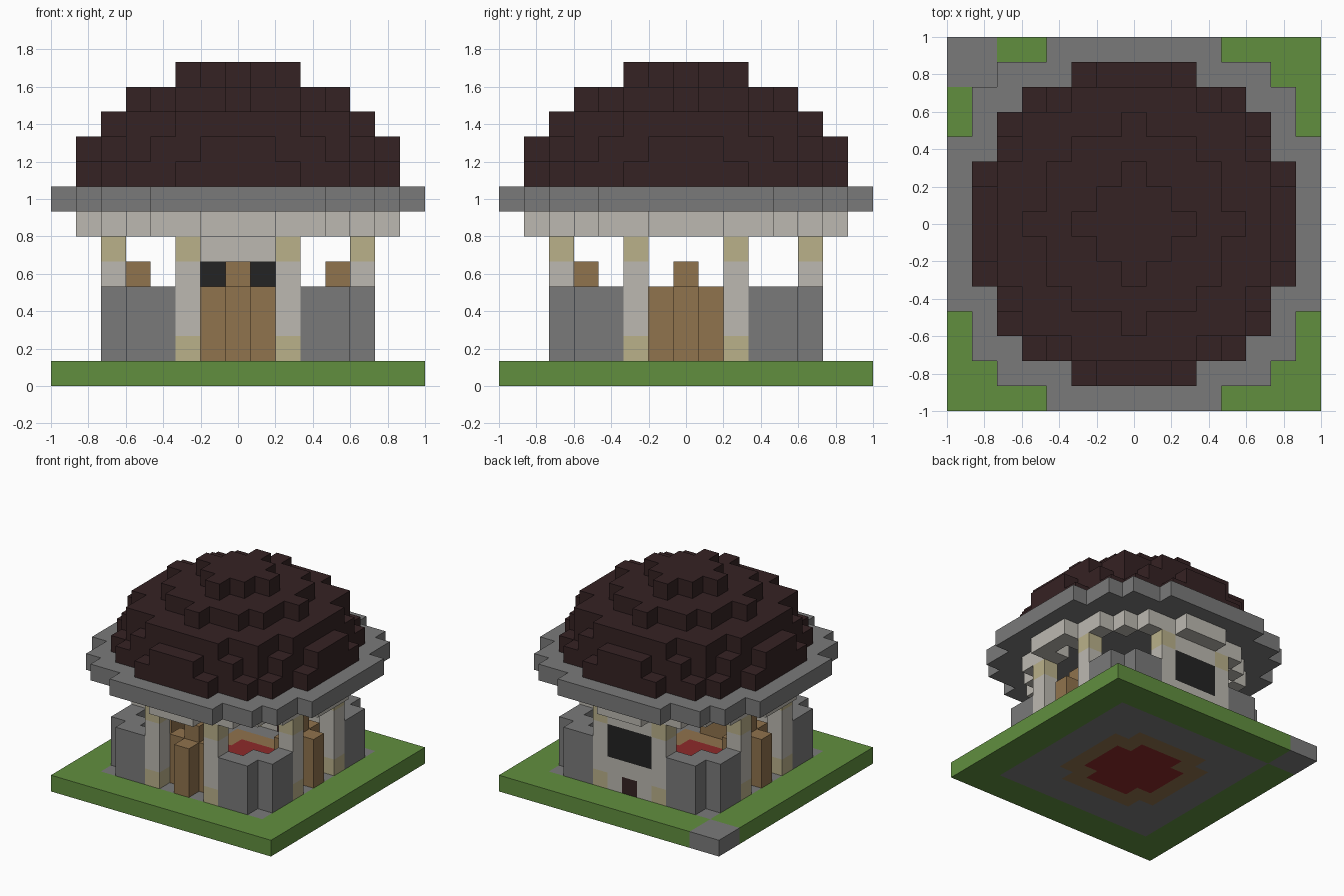
import bpy
import bmesh
from mathutils import Vector

cube = bpy.data.objects.get("Cube")
if cube:
    bpy.data.objects.remove(cube, do_unlink=True)

U = 2 / 15  # edge of one block


def linear(v):
    v /= 255
    return v / 12.92 if v <= 0.04045 else ((v + 0.055) / 1.055) ** 2.4


def material(name, *rgb):
    mat = bpy.data.materials.new(name)
    colour = [linear(c) for c in rgb] + [1]
    mat.diffuse_color = colour
    mat.use_nodes = True
    mat.node_tree.nodes["Principled BSDF"].inputs["Base Color"].default_value = colour
    return mat


GRASS = material("grass green", 97, 143, 63)
STONE = material("stone grey", 122, 122, 122)
ROOF = material("dark roof brown", 53, 34, 35)
PLASTER = material("pale plaster", 188, 185, 177)
SAND = material("sandstone", 186, 177, 138)
WOOD = material("wood brown", 144, 115, 77)
BLACK = material("black glass", 35, 35, 35)
RED = material("carpet red", 142, 42, 42)

SIDES = [Vector(d) for d in ((1, 0, 0), (-1, 0, 0), (0, 1, 0), (0, -1, 0), (0, 0, 1), (0, 0, -1))]


def build(name, cells):
    """Skin a dictionary of block position -> material, merging flat areas."""
    mesh = bpy.data.meshes.new(name)
    mats = list(dict.fromkeys(cells.values()))
    for mat in mats:
        mesh.materials.append(mat)
    bm = bmesh.new()
    for pos, mat in cells.items():
        centre = Vector(pos) + Vector((0, 0, 0.5))
        for n in SIDES:
            if tuple(int(c) for c in Vector(pos) + n) in cells:
                continue
            a = Vector((n.y, n.z, n.x)) / 2
            b = n.cross(a)
            corners = [n / 2 + a + b, n / 2 - a + b, n / 2 - a - b, n / 2 + a - b]
            face = bm.faces.new([bm.verts.new((centre + c) * U) for c in corners])
            face.material_index = mats.index(mat)
    bmesh.ops.remove_doubles(bm, verts=bm.verts, dist=0.001)
    bmesh.ops.dissolve_limit(bm, angle_limit=0.01, verts=bm.verts, edges=bm.edges,
                             delimit={"MATERIAL"})
    bm.to_mesh(mesh)
    bm.free()
    obj = bpy.data.objects.new(name, mesh)
    bpy.context.collection.objects.link(obj)


def disc(outer, z, mat, inner=-1):
    """Blocks whose squared distance from the axis lies in (inner, outer]."""
    span = range(-7, 8)
    return {(x, y, z): mat for x in span for y in span if inner < x * x + y * y <= outer}


def column(x, y, low, high, mat):
    return {(x, y, z): mat for z in range(low, high + 1)}


# Ground: lawn, paved square, corner slab and round carpet
def ground_colour(x, y):
    d = x * x + y * y
    if d <= 5:
        return RED
    if d <= 13:
        return WOOD
    if max(abs(x), abs(y)) <= 5 or (x <= -6 and y >= 6):
        return STONE
    return GRASS


build("ground", {(x, y, 0): ground_colour(x, y) for x in range(-7, 8) for y in range(-7, 8)})

# Low stone walls at the four corners
for sx, side in ((1, "left"), (-1, "right")):
    for sy, end in ((1, "back"), (-1, "front")):
        wall = {}
        for x, y in ((3, 5), (4, 5), (4, 4), (5, 4), (5, 3)):
            wall.update(column(x * sx, y * sy, 1, 3, STONE))
        build(f"{end}_{side}_corner_wall", wall)

# Pillars with sandstone foot and head, a pair on each side
for name, dx, dy in (("front", 0, -1), ("back", 0, 1), ("left", 1, 0), ("right", -1, 0)):
    for s in (-2, 2):
        x, y = 5 * dx + s * abs(dy), 5 * dy + s * abs(dx)
        build(f"{name}_pillar", {(x, y, z): SAND if z in (1, 5) else PLASTER
                                 for z in range(1, 6)})

# Wooden entrance: outer post and stepped panel behind it
for name, dx, dy in (("front", 0, -1), ("left", 1, 0), ("right", -1, 0)):
    wood = column(5 * dx, 5 * dy, 1, 3, WOOD)
    for s in (-1, 0, 1):
        wood.update(column(4 * dx + s * abs(dy), 4 * dy + s * abs(dx), 1, 4 - abs(s), WOOD))
    build(f"{name}_entrance", wood)

# Back wall with wide window and hearth
back = {}
for x in (-1, 0, 1):
    back.update(column(x, 5, 1, 5, PLASTER))
    back.update(column(x, 5, 3, 4, BLACK))
back[(0, 5, 1)] = ROOF
build("back_wall", back)

# Plaster ring beam, stone eaves and stepped dome
build("ring_beam", disc(38, 6, PLASTER, inner=25))
build("eaves", disc(61, 7, STONE))
dome = {}
for z, reach in enumerate((41, 38, 32, 16, 4), start=8):
    dome.update(disc(reach, z, ROOF))
build("dome_roof", dome)
